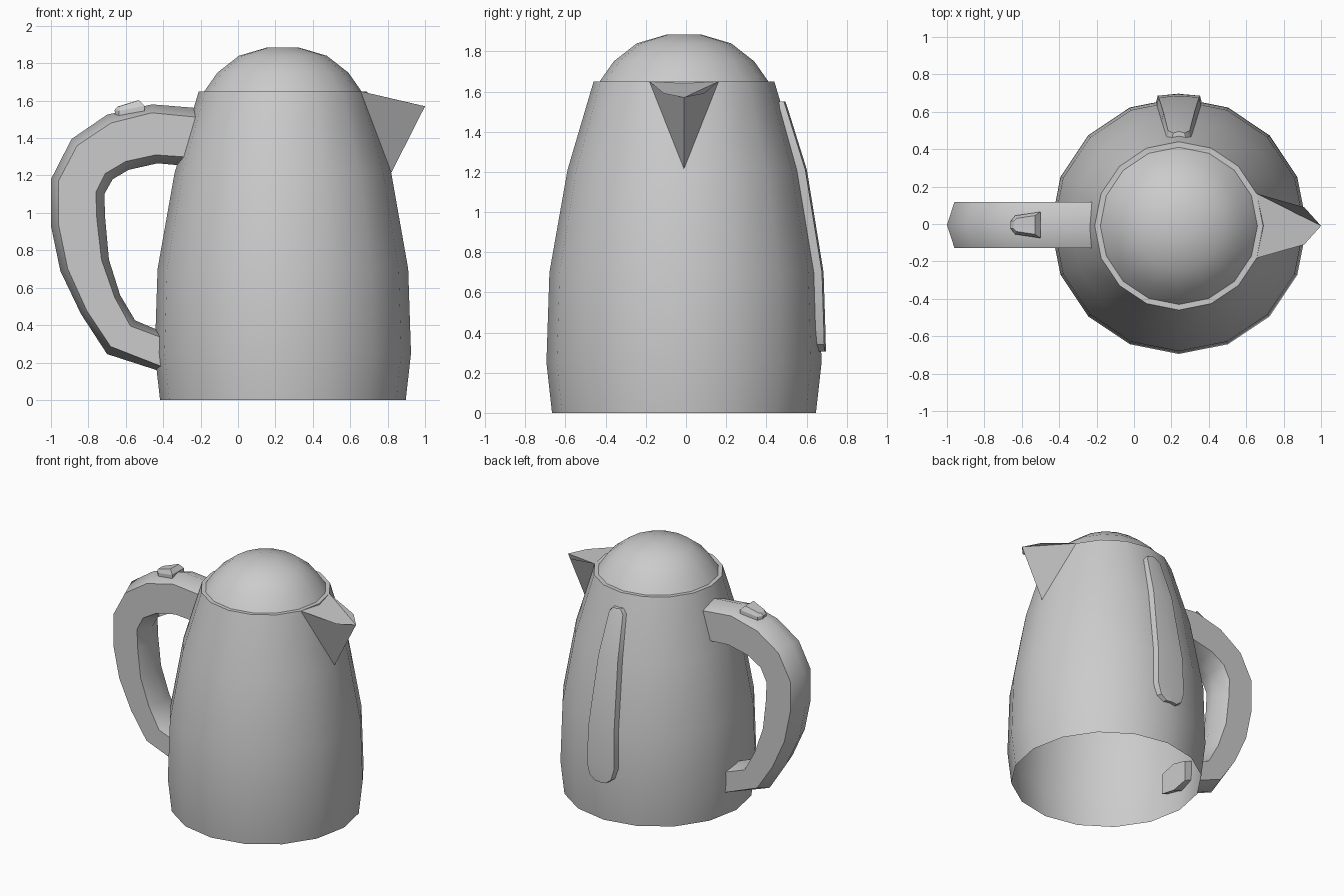
import bpy, bmesh, math

if "Cube" in bpy.data.objects:
    bpy.data.objects.remove(bpy.data.objects["Cube"])

CX, CY, SIDES = 0.24, -0.01, 16


def make(name, verts, faces, angle=None):
    mesh = bpy.data.meshes.new(name)
    mesh.from_pydata(verts, [], faces)
    bm = bmesh.new()
    bm.from_mesh(mesh)
    bmesh.ops.recalc_face_normals(bm, faces=bm.faces)
    bm.to_mesh(mesh)
    bm.free()
    ob = bpy.data.objects.new(name, mesh)
    bpy.context.collection.objects.link(ob)
    if angle:
        bpy.ops.object.select_all(action='DESELECT')
        ob.select_set(True)
        bpy.context.view_layer.objects.active = ob
        bpy.ops.object.shade_smooth_by_angle(angle=math.radians(angle))
    return ob


def loft(name, rings, start_cap=True, end_cap=True, angle=None):
    n = len(rings[0])
    verts = [v for ring in rings for v in ring]
    faces = [(i * n + j, i * n + (j + 1) % n, (i + 1) * n + (j + 1) % n, (i + 1) * n + j)
             for i in range(len(rings) - 1) for j in range(n)]
    if start_cap:
        faces.append(tuple(range(n)))
    if end_cap:
        faces.append(tuple(range(len(verts) - n, len(verts))))
    return make(name, verts, faces, angle)


def circle(r, z):
    return [(CX + r * math.cos(2 * math.pi * k / SIDES),
             CY + r * math.sin(2 * math.pi * k / SIDES), z) for k in range(SIDES)]


# Jug wall, open underneath
body = [(0.657, 0), (0.685, 0.25), (0.67, 0.70), (0.58, 1.21), (0.45, 1.65)]
loft("body", [circle(r, z) for r, z in body], False, False, 35)

# Flat rim and domed lid
lid = [(0.45, 1.65), (0.42, 1.65), (0.35, 1.75), (0.235, 1.84), (0.085, 1.884)]
loft("lid", [circle(r, z) for r, z in lid], False, True, 35)

# Beak spout with a flat top
rim_x, rim_y = CX + 0.45 * math.cos(math.pi / 8), 0.45 * math.sin(math.pi / 8)
spout = [(rim_x, CY + rim_y, 1.65), (0.91, CY + 0.10, 1.59), (1.0, CY, 1.57),
         (0.91, CY - 0.10, 1.59), (rim_x, CY - rim_y, 1.65), (0.82, CY, 1.215)]
make("spout", spout, [(0, 1, 2, 3, 4), (0, 5, 2, 1), (4, 3, 2, 5)])

# Handle: hexagonal section given by outer ridge, outer side, inner side, inner ridge
outer_ridge = [(-0.15, 1.555), (-0.46, 1.58), (-0.70, 1.525), (-0.89, 1.395), (-1.0, 1.18),
               (-1.0, 0.93), (-0.95, 0.69), (-0.84, 0.46), (-0.70, 0.245), (-0.36, 0.135)]
outer_side = [(-0.15, 1.505), (-0.46, 1.535), (-0.68, 1.48), (-0.86, 1.36), (-0.96, 1.17),
              (-0.96, 0.94), (-0.91, 0.70), (-0.81, 0.48), (-0.68, 0.285), (-0.36, 0.16)]
inner_side = [(-0.15, 1.29), (-0.44, 1.31), (-0.60, 1.275), (-0.71, 1.21), (-0.76, 1.11),
              (-0.755, 0.97), (-0.73, 0.75), (-0.66, 0.55), (-0.575, 0.395), (-0.36, 0.315)]
inner_ridge = [(-0.15, 1.24), (-0.43, 1.265), (-0.585, 1.23), (-0.67, 1.18), (-0.715, 1.10),
               (-0.71, 0.97), (-0.69, 0.75), (-0.63, 0.56), (-0.55, 0.425), (-0.36, 0.345)]
hy, hw = -0.005, 0.123
rings = [[(a[0], hy, a[1]), (b[0], hy + hw, b[1]), (c[0], hy + hw, c[1]),
          (d[0], hy, d[1]), (c[0], hy - hw, c[1]), (b[0], hy - hw, b[1])]
         for a, b, c, d in zip(outer_ridge, outer_side, inner_side, inner_ridge)]
loft("handle", rings, angle=45)

# Wedge-shaped lid button on the handle
button = [[(-0.655, 0.02, 1.51), (-0.635, 0.05, 1.51), (-0.50, 0.07, 1.54)],
          [(-0.66, 0.02, 1.55), (-0.635, 0.05, 1.545), (-0.50, 0.07, 1.572)],
          [(-0.645, 0.02, 1.568), (-0.63, 0.035, 1.57), (-0.53, 0.05, 1.603)]]
loft("button", [[(x, hy + y, z) for x, y, z in half] + [(x, hy - y, z) for x, y, z in half[::-1]]
                for half in button])

# Water gauge strip down the back: height, half width, front y
gauge = [(1.55, 0.03, 0.495), (1.515, 0.058, 0.507), (1.21, 0.082, 0.602), (0.70, 0.108, 0.685),
         (0.42, 0.113, 0.694), (0.34, 0.09, 0.696), (0.305, 0.045, 0.697)]
loft("water_gauge", [[(CX - w - 0.018, y - 0.08, z), (CX - w, y - 0.008, z), (CX, y, z),
                      (CX + w, y - 0.008, z), (CX + w + 0.018, y - 0.08, z)]
                     for z, w, y in gauge], angle=35)
